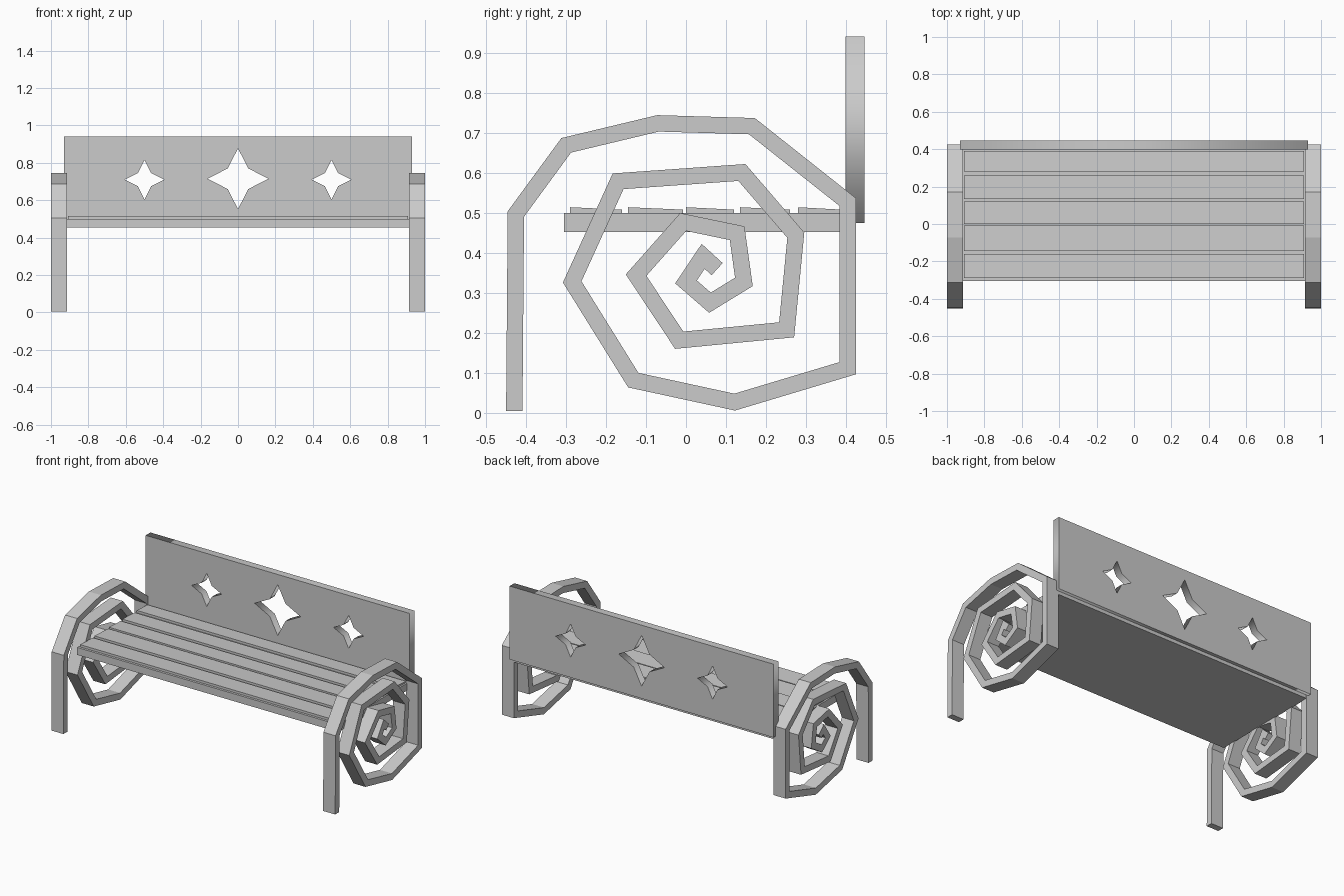
import bpy, bmesh, math
from mathutils import Vector

if "Cube" in bpy.data.objects:
    bpy.data.objects.remove(bpy.data.objects["Cube"])


def add_mesh(name, bm):
    bmesh.ops.recalc_face_normals(bm, faces=bm.faces)
    me = bpy.data.meshes.new(name)
    bm.to_mesh(me)
    bm.free()
    ob = bpy.data.objects.new(name, me)
    bpy.context.collection.objects.link(ob)
    return ob


def box(name, lo, hi):
    bm = bmesh.new()
    bmesh.ops.create_cube(bm, size=1)
    for v in bm.verts:
        v.co = [l + (c + 0.5) * (h - l) for c, l, h in zip(v.co, lo, hi)]
    return add_mesh(name, bm)


def mitred_bar(name, path, width, x0, x1):
    """Flat bar following a (y, z) path, with mitred corners."""
    pts = [Vector(p) for p in path]
    dirs = [(b - a).normalized() for a, b in zip(pts, pts[1:])]
    bm = bmesh.new()
    rings = []
    for i, p in enumerate(pts):
        a, b = dirs[max(i - 1, 0)], dirs[min(i, len(dirs) - 1)]
        na, nb = Vector((-a.y, a.x)), Vector((-b.y, b.x))
        m = (na + nb).normalized()
        m *= width / 2 / max(m.dot(nb), 0.5)
        o, n = p + m, p - m
        rings.append([bm.verts.new(c) for c in (
            (x0, o.x, o.y), (x1, o.x, o.y), (x1, n.x, n.y), (x0, n.x, n.y))])
    for r, s in zip(rings, rings[1:]):
        for k in range(4):
            bm.faces.new((r[k], r[(k + 1) % 4], s[(k + 1) % 4], s[k]))
    bm.faces.new(rings[0])
    bm.faces.new(rings[-1])
    return add_mesh(name, bm)


# Spiral end frames: front leg, armrest and inward scroll
spiral = [(-0.43, 0.005), (-0.426, 0.498), (-0.30, 0.67), (-0.07, 0.725),
          (0.165, 0.718), (0.405, 0.528), (0.405, 0.112), (0.122, 0.027),
          (-0.132, 0.082), (-0.285, 0.328), (-0.17, 0.58), (0.14, 0.602),
          (0.275, 0.445), (0.252, 0.208), (-0.017, 0.182), (-0.125, 0.345),
          (-0.007, 0.478), (0.128, 0.45), (0.145, 0.328), (0.06, 0.276),
          (0.0, 0.328), (0.043, 0.392), (0.078, 0.36)]
for side, label in ((-1, "left"), (1, "right")):
    mitred_bar(f"{label}_spiral_frame", spiral, 0.041, side * 0.915, side * 1.0)

# Seat base and slats
box("seat_base", (-0.92, -0.305, 0.453), (0.92, 0.425, 0.5))
for i, (y0, y1) in enumerate([(-0.29, -0.16), (-0.145, -0.008), (0.0, 0.12),
                              (0.135, 0.26), (0.28, 0.39)]):
    slat = box(f"seat_slat_{i + 1}", (-0.91, y0, 0.495), (0.91, y1, 0.515))
    for v in slat.data.vertices:
        if v.co.z > 0.51 and v.co.y > (y0 + y1) / 2:
            v.co.z -= 0.006

# Backrest panel with four-pointed star cutouts
cu = bpy.data.curves.new("backrest", 'CURVE')
cu.dimensions = '2D'
cu.fill_mode = 'BOTH'
cu.extrude = 0.024


def outline(points):
    sp = cu.splines.new('POLY')
    sp.points.add(len(points) - 1)
    for p, (x, z) in zip(sp.points, points):
        p.co = (x, z, 0, 1)
    sp.use_cyclic_u = True


def star(cx, cz, r_out, r_in):
    outline([(cx + r * math.cos(k * math.pi / 4), cz + r * math.sin(k * math.pi / 4))
             for k in range(8) for r in [r_in if k % 2 else r_out]])


outline([(-0.93, 0.475), (0.93, 0.475), (0.93, 0.942), (-0.93, 0.942)])
star(0, 0.715, 0.162, 0.078)
for x in (-0.5, 0.5):
    star(x, 0.71, 0.106, 0.05)
back = bpy.data.objects.new("backrest", cu)
bpy.context.collection.objects.link(back)
back.rotation_euler = (math.radians(90), 0, 0)
back.location.y = 0.423
bpy.context.view_layer.objects.active = back
back.select_set(True)
bpy.ops.object.convert(target='MESH')
